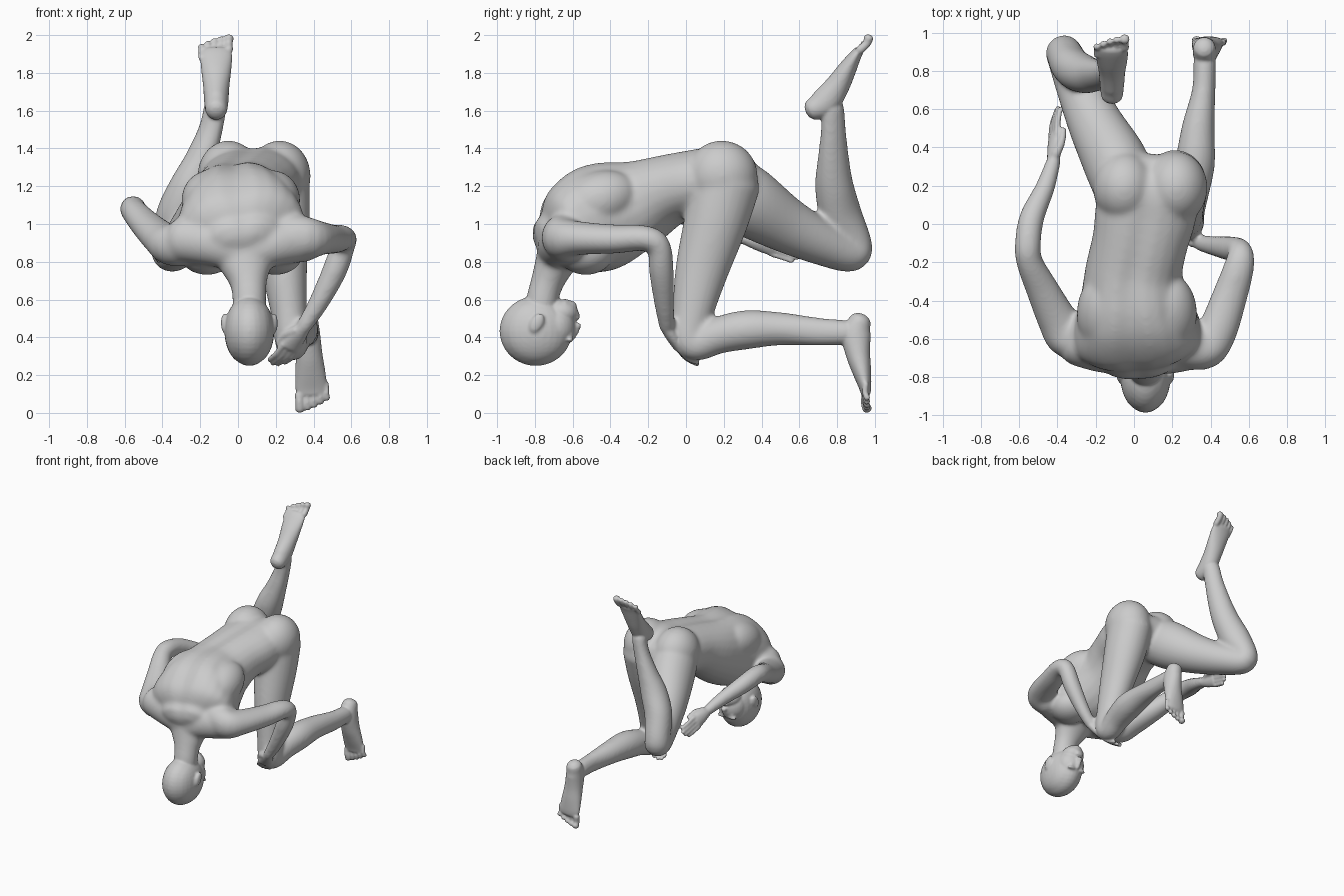
import bpy, bmesh, math
from mathutils import Vector as V, Matrix

bm = bmesh.new()
N = 24


def spline(p, q, r, s, t):
    return [0.5 * (2 * b + (c - a) * t + (2 * a - 5 * b + 4 * c - d) * t * t
                   + (3 * b - a - 3 * c + d) * t ** 3) for a, b, c, d in zip(p, q, r, s)]


def tube(pts, side=(1, 0, 0), groove=0.0, box=1.0, steps=5):
    """Round-ended loft through (x, y, z, radius along side, radius across)."""
    P = [pts[0]] + list(pts) + [pts[-1]]
    path = [spline(*P[i:i + 4], k / steps) for i in range(len(pts) - 1) for k in range(steps)]
    path.append(list(pts[-1]))
    c = [V(p[:3]) for p in path]
    side, rings = V(side), []
    last = len(path) - 1
    soft = lambda v: math.copysign(abs(v) ** box, v)
    for i, p in enumerate(path):
        t = (c[min(i + 1, last)] - c[max(i - 1, 0)]).normalized()
        side = (side - t * side.dot(t)).normalized()
        up = t.cross(side)
        caps = [(0, 1)]
        if i in (0, last):
            sign = -1 if i == 0 else 1
            caps = [(sign * math.sin(a) * 0.75, math.cos(a)) for a in (0, 0.5, 1.0, 1.4)]
            if i == 0:
                caps.reverse()
        for off, k in caps:
            o = c[i] + t * off * min(p[3], p[4])
            ring = []
            for j in range(N):
                a = 2 * math.pi * j / N
                g = 1 - groove * math.exp(-((a - math.pi / 2) / 0.2) ** 2)
                ring.append(bm.verts.new(o + (side * soft(math.cos(a)) * p[3]
                                              + up * soft(math.sin(a)) * p[4] * g) * k))
            rings.append(ring)
    for r, s in zip(rings, rings[1:]):
        for j in range(N):
            bm.faces.new((r[j], r[(j + 1) % N], s[(j + 1) % N], s[j]))
    bm.faces.new(rings[0][::-1])
    bm.faces.new(rings[-1])


def ball(loc, rad, tilt=0.0):
    m = Matrix.Translation(loc) @ Matrix.Rotation(tilt, 4, 'X') @ Matrix.Diagonal((*rad, 1))
    bmesh.ops.create_uvsphere(bm, u_segments=28, v_segments=18, radius=1, matrix=m)


def hand(wrist, d, side, curl, bend):
    """Palm, four fingers and a thumb; side points to the thumb, curl to the palm."""
    w, d, s = V(wrist), V(d).normalized(), V(side)
    s = (s - d * s.dot(d)).normalized()
    n = d.cross(s)
    n = n if n.dot(V(curl)) > 0 else -n
    tube([(*w, .038, .034), (*(w + d * .06), .048, .032), (*(w + d * .135), .054, .024)], s)
    for i, l in enumerate((.14, .155, .145, .12)):
        b = w + d * .135 + s * (.041 - .0275 * i)
        tube([(*b, .0165, .0165), (*(b + d * l * .55 + n * bend * .25), .0155, .0155),
              (*(b + d * l + n * bend), .0135, .0135)], s)
    b = w + d * .03 + s * .025
    tube([(*b, .026, .026), (*(b + d * .06 + s * .03 + n * .02), .02, .02),
          (*(b + d * .13 + s * .033 + n * .03), .015, .015)], s)


def foot(heel, toe, up, side):
    """Sole runs heel to toe; side points to the big toe."""
    h, t, u, s = V(heel), V(toe), V(up).normalized(), V(side)
    d = t - h
    at = lambda f, z, x=0: h + d * f + u * z + s * x
    tube([(*at(f, z), w, k) for f, z, w, k in (
        (.07, .06, .058, .06), (.2, .08, .064, .078), (.4, .07, .07, .065),
        (.58, .05, .08, .05), (.73, .034, .085, .034), (.8, .03, .08, .026))], s)
    for i, e in enumerate((.985, .975, .95, .915, .875)):
        x, r = .06 - .035 * i + (.006 if i == 0 else 0), (.0265 if i == 0 else .018)
        tube([(*at(e - .17, .03, x), r * .9, r * .9), (*at(e - .08, .034, x), r * .82, r * .82),
              (*at(e - .025, .022, x), r, r)], s)


def fuse(name, voxel, rounds, *extra):
    """Turn the collected parts into one object, fuse the overlaps and soften."""
    global bm
    bmesh.ops.recalc_face_normals(bm, faces=bm.faces[:])
    for o in extra:
        bm.from_mesh(o.data)
        bpy.data.objects.remove(o)
    me = bpy.data.meshes.new(name)
    bm.to_mesh(me)
    bm.free()
    bm = bmesh.new()
    ob = bpy.data.objects.new(name, me)
    bpy.context.collection.objects.link(ob)
    bpy.context.view_layer.objects.active = ob
    ob.select_set(True)
    rm = ob.modifiers.new("fuse", 'REMESH')
    rm.mode, rm.voxel_size = 'VOXEL', voxel
    sm = ob.modifiers.new("soften", 'SMOOTH')
    sm.factor, sm.iterations = .5, rounds
    for m in ("fuse", "soften"):
        bpy.ops.object.modifier_apply(modifier=m)
    return ob


# torso, spine groove on the back
tube([(.09, .27, 1.22, .2, .13), (.08, .18, 1.235, .255, .18), (.06, .05, 1.215, .265, .185),
      (.03, -.1, 1.18, .25, .195), (0, -.25, 1.115, .255, .24), (0, -.4, 1.06, .285, .285),
      (.01, -.52, 1.015, .325, .285), (.02, -.63, .97, .33, .235), (.03, -.7, .93, .22, .14)],
     groove=.1, box=.92)
# buttocks, shoulder blades, chest
for x in (-.05, .22):
    ball((x, .19, 1.255), (.165, .19, .187), -.1)
for x in (-.15, .18):
    ball((x, -.47, 1.125), (.15, .22, .15), .35)
    ball((x * 1.1, -.53, .85), (.15, .15, .12))
# slopes from neck to shoulders
for s in (-1, 1):
    tube([(.04, -.69, .84, .1, .1), (.03 + s * .18, -.67, .9, .11, .12),
          (.03 + s * .33, -.63, .92, .11, .12)], (0, 1, 0))

# neck
tube([(.02, -.62, .94, .2, .16), (.04, -.69, .8, .15, .11), (.055, -.735, .69, .1, .088),
      (.06, -.76, .6, .09, .086), (.06, -.77, .5, .09, .09)])

# arm reaching to the knee
tube([(.2, -.6, .95, .13, .14), (.36, -.66, .925, .115, .105), (.43, -.57, .925, .09, .105),
      (.5, -.38, .92, .077, .093), (.55, -.22, .925, .068, .08), (.555, -.145, .885, .063, .066),
      (.51, -.13, .75, .066, .066), (.425, -.115, .58, .054, .054), (.345, -.1, .45, .042, .042)],
     (0, 0, 1))

# arm reaching back
tube([(-.2, -.57, .94, .13, .14), (-.34, -.59, .89, .115, .115), (-.4, -.5, .92, .092, .105),
      (-.48, -.34, .99, .078, .086), (-.545, -.2, 1.06, .07, .07), (-.555, -.11, 1.08, .069, .069),
      (-.535, .03, 1.05, .066, .066), (-.465, .19, .98, .052, .052), (-.42, .33, .92, .04, .04)],
     (0, 0, 1))

# kneeling leg
tube([(.215, .21, 1.22, .165, .185), (.225, .16, 1.02, .155, .17), (.245, .085, .76, .122, .142),
      (.27, .035, .53, .096, .11), (.28, .015, .4, .089, .094), (.285, .06, .365, .084, .09),
      (.3, .17, .41, .094, .098), (.32, .32, .44, .104, .104), (.335, .5, .445, .087, .088),
      (.365, .7, .43, .062, .075), (.37, .86, .425, .06, .066)])

# raised leg
tube([(-.05, .2, 1.21, .165, .18), (-.1, .33, 1.12, .17, .185), (-.2, .52, 1.0, .145, .15),
      (-.29, .72, .9, .12, .12), (-.355, .87, .845, .1, .1), (-.365, .89, .9, .095, .093),
      (-.325, .82, 1.05, .104, .115), (-.26, .785, 1.2, .1, .105), (-.2, .78, 1.34, .077, .09),
      (-.145, .78, 1.5, .058, .073), (-.12, .775, 1.62, .057, .068)])
trunk = fuse("trunk_and_limbs", .012, 16)

# head: skull, cheeks, jaw, lips, nose
ball((.06, -.795, .433), (.13, .192, .184))
for x in (.035, .085):
    ball((x, -.795, .433), (.107, .179, .172))
ball((.06, -.69, .455), (.108, .105, .12))
ball((.06, -.66, .53), (.085, .09, .07))
tube([(.06, -.64, .56, .07, .045), (.06, -.6, .562, .038, .03)])
for z in (.502, .522):
    ball((.06, -.58, z), (.034, .018, .012))
tube([(.06, -.6, .395, .013, .012), (.06, -.582, .43, .014, .014), (.06, -.57, .465, .023, .016)])
# ears, brows, eyes
for s in (-1, 1):
    ball((.06 + s * .132, -.79, .475), (.018, .034, .056), -.5)
    ball((.06 + s * .046, -.615, .388), (.035, .02, .014))
    ball((.06 + s * .045, -.612, .416), (.02, .014, .012))

# hands and feet
hand((.345, -.1, .45), (-.5, .42, -.75), (-.7, -.3, .3), (0, 1, 0), .045)
hand((-.42, .33, .92), (.02, 1, -.3), (.35, .1, .9), (1, 0, 0), .015)
foot((.365, .98, .52), (.395, .982, 0), (0, -1, 0), (-1, 0, 0))
foot((-.115, .605, 1.62), (-.115, .965, 2.015), (0, .74, -.67), (1, 0, 0))

# everything becomes one smooth body
fuse("body", .0085, 3, trunk)
bpy.ops.object.shade_smooth()
